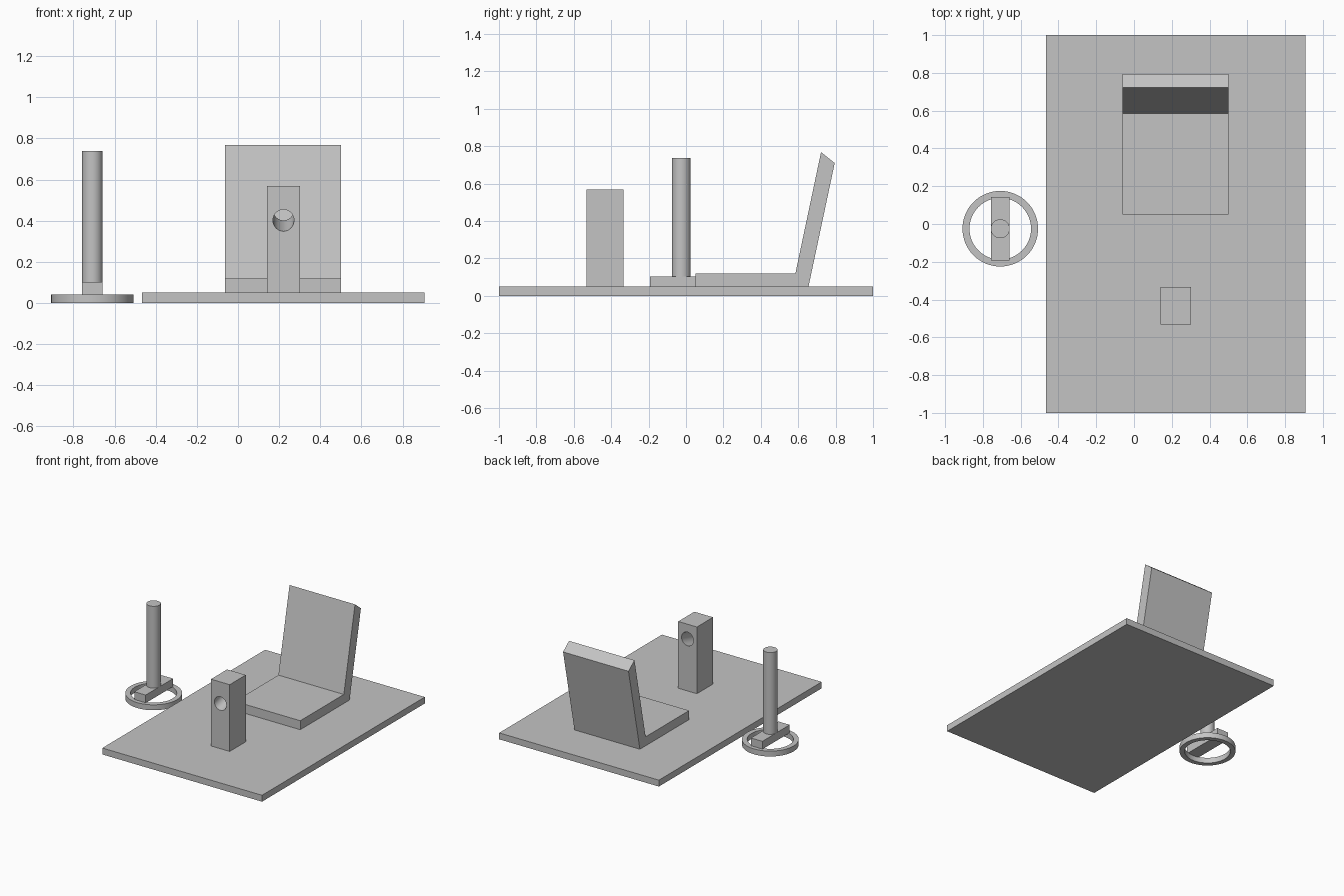
import bpy
import bmesh
from math import radians, tau
from mathutils import Vector

cube = bpy.data.objects.get("Cube")
if cube:
    bpy.data.objects.remove(cube, do_unlink=True)

GREY = (0.55, 0.55, 0.55, 1)
grey = bpy.data.materials.new("plain grey")
grey.use_nodes = True
grey.diffuse_color = GREY
grey.node_tree.nodes["Principled BSDF"].inputs["Base Color"].default_value = GREY


def finish(name, bm):
    bmesh.ops.recalc_face_normals(bm, faces=bm.faces)
    mesh = bpy.data.meshes.new(name)
    bm.to_mesh(mesh)
    bm.free()
    mesh.materials.append(grey)
    obj = bpy.data.objects.new(name, mesh)
    bpy.context.collection.objects.link(obj)
    return obj


def box(name, low, high):
    low, high = Vector(low), Vector(high)
    bm = bmesh.new()
    bmesh.ops.create_cube(bm, size=1)
    bmesh.ops.scale(bm, vec=high - low, verts=bm.verts)
    bmesh.ops.translate(bm, vec=(low + high) / 2, verts=bm.verts)
    return finish(name, bm)


def cylinder(name, radius, depth, centre, tilt=0):
    bm = bmesh.new()
    bmesh.ops.create_cone(bm, cap_ends=True, segments=64, radius1=radius,
                          radius2=radius, depth=depth)
    obj = finish(name, bm)
    obj.location = centre
    obj.rotation_euler.x = tilt
    return obj


def extrude_x(name, profile, x0, x1):
    bm = bmesh.new()
    face = bm.faces.new([bm.verts.new((x0, y, z)) for y, z in profile])
    new = bmesh.ops.extrude_face_region(bm, geom=[face])["geom"]
    moved = [v for v in new if isinstance(v, bmesh.types.BMVert)]
    bmesh.ops.translate(bm, vec=(x1 - x0, 0, 0), verts=moved)
    return finish(name, bm)


def ring(name, inner, outer, height, centre):
    bm = bmesh.new()
    corners = [(inner, 0), (outer, 0), (outer, height), (inner, height)]
    verts = [bm.verts.new((r, 0, z)) for r, z in corners]
    edges = [bm.edges.new((verts[i - 1], verts[i])) for i in range(4)]
    bmesh.ops.spin(bm, geom=verts + edges, cent=(0, 0, 0), axis=(0, 0, 1),
                   angle=tau, steps=64, use_merge=True)
    bmesh.ops.remove_doubles(bm, verts=bm.verts, dist=0.0001)
    obj = finish(name, bm)
    obj.location = centre
    return obj


# Floor and one-piece seat with a reclined back
box("floor_plate", (-0.467, -1, 0), (0.907, 1, 0.05))
seat_profile = [(0.05, 0.05), (0.655, 0.05), (0.795, 0.71),
                (0.722, 0.768), (0.585, 0.12), (0.05, 0.12)]
extrude_x("seat", seat_profile, -0.062, 0.501)

# Upright post with a bore rising towards the seat
post = box("steering_post", (0.14, -0.532, 0.05), (0.301, -0.334, 0.569))
bore = cylinder("bore_cutter", 0.051, 0.6, (0.221, -0.433, 0.428), radians(-75))
bore.hide_render = True
cut = post.modifiers.new("bore", "BOOLEAN")
cut.operation = "DIFFERENCE"
cut.solver = "EXACT"
cut.object = bore
with bpy.context.temp_override(object=post, active_object=post):
    bpy.ops.object.modifier_apply(modifier=cut.name)
bpy.data.objects.remove(bore, do_unlink=True)

# Separate steering wheel with its crossbar and column
WX, WY = -0.708, -0.025
wheel = ring("wheel_rim", 0.163, 0.2, 0.042, (WX, WY, 0))
box("wheel_crossbar", (WX - 0.049, WY - 0.168, 0.04), (WX + 0.049, WY + 0.168, 0.102))
column = cylinder("steering_column", 0.05, 0.638, (WX, WY, 0.419))

# Smooth the round surfaces, keeping their rims crisp
bpy.ops.object.select_all(action="DESELECT")
for obj in (post, wheel, column):
    obj.select_set(True)
bpy.context.view_layer.objects.active = post
bpy.ops.object.shade_smooth_by_angle(angle=radians(30))
